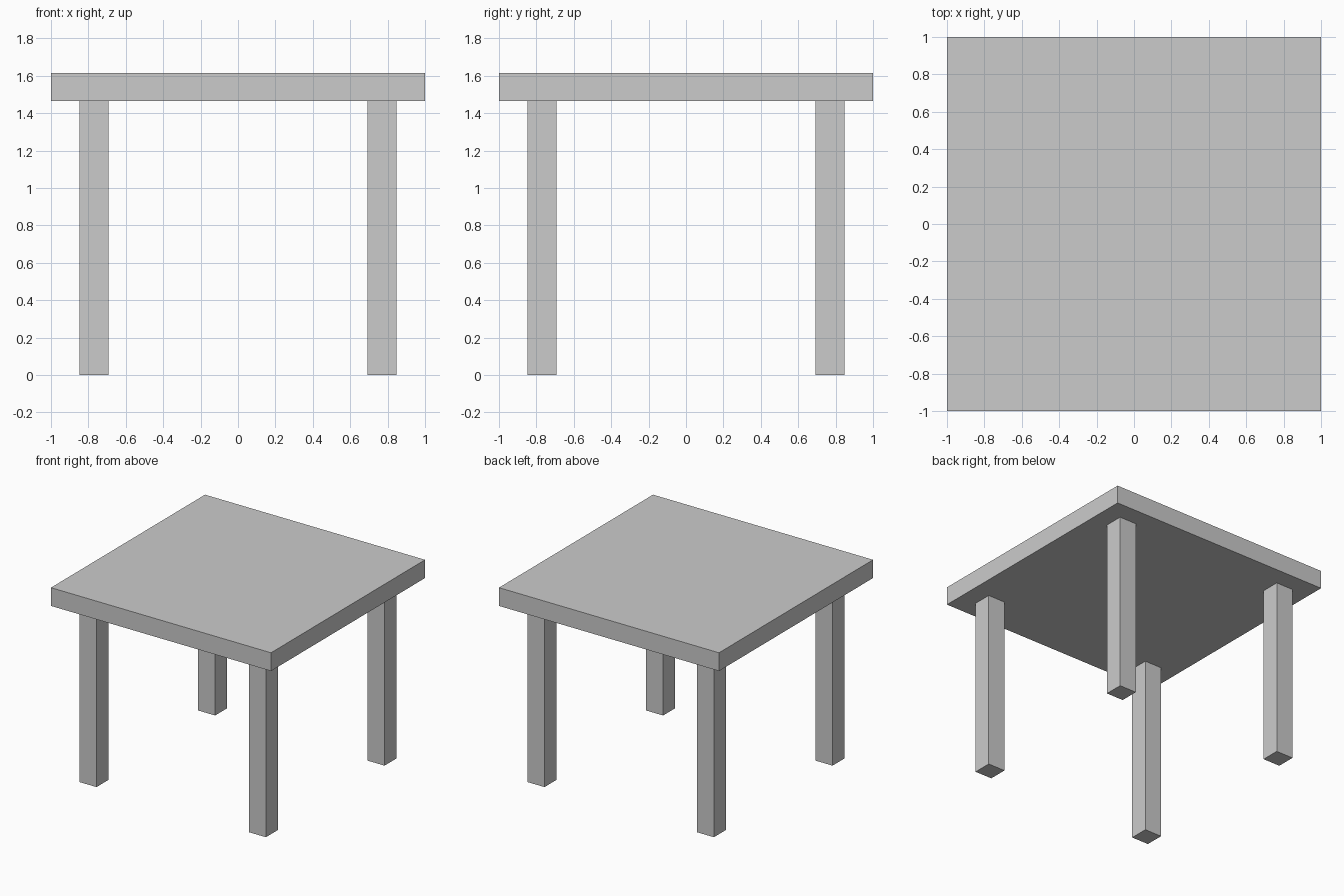
import bpy

if "Cube" in bpy.data.objects:
    bpy.data.objects.remove(bpy.data.objects["Cube"])

TOP_Z, UNDER_Z = 1.615, 1.465   # tabletop upper and lower faces
LEG_W, LEG_POS = 0.154, 0.77    # leg thickness and centre offset


def box(name, size, centre):
    bpy.ops.mesh.primitive_cube_add(size=1, location=centre)
    ob = bpy.context.object
    ob.name = name
    ob.scale = size
    bpy.ops.object.transform_apply(location=False, rotation=False, scale=True)
    return ob


# Square slab top
box("tabletop", (2, 2, TOP_Z - UNDER_Z), (0, 0, (TOP_Z + UNDER_Z) / 2))

# Four square legs, inset from the corners
for y_name, sy in (("front", -1), ("back", 1)):
    for x_name, sx in (("left", -1), ("right", 1)):
        box(f"{y_name}_{x_name}_leg", (LEG_W, LEG_W, UNDER_Z),
            (sx * LEG_POS, sy * LEG_POS, UNDER_Z / 2))
